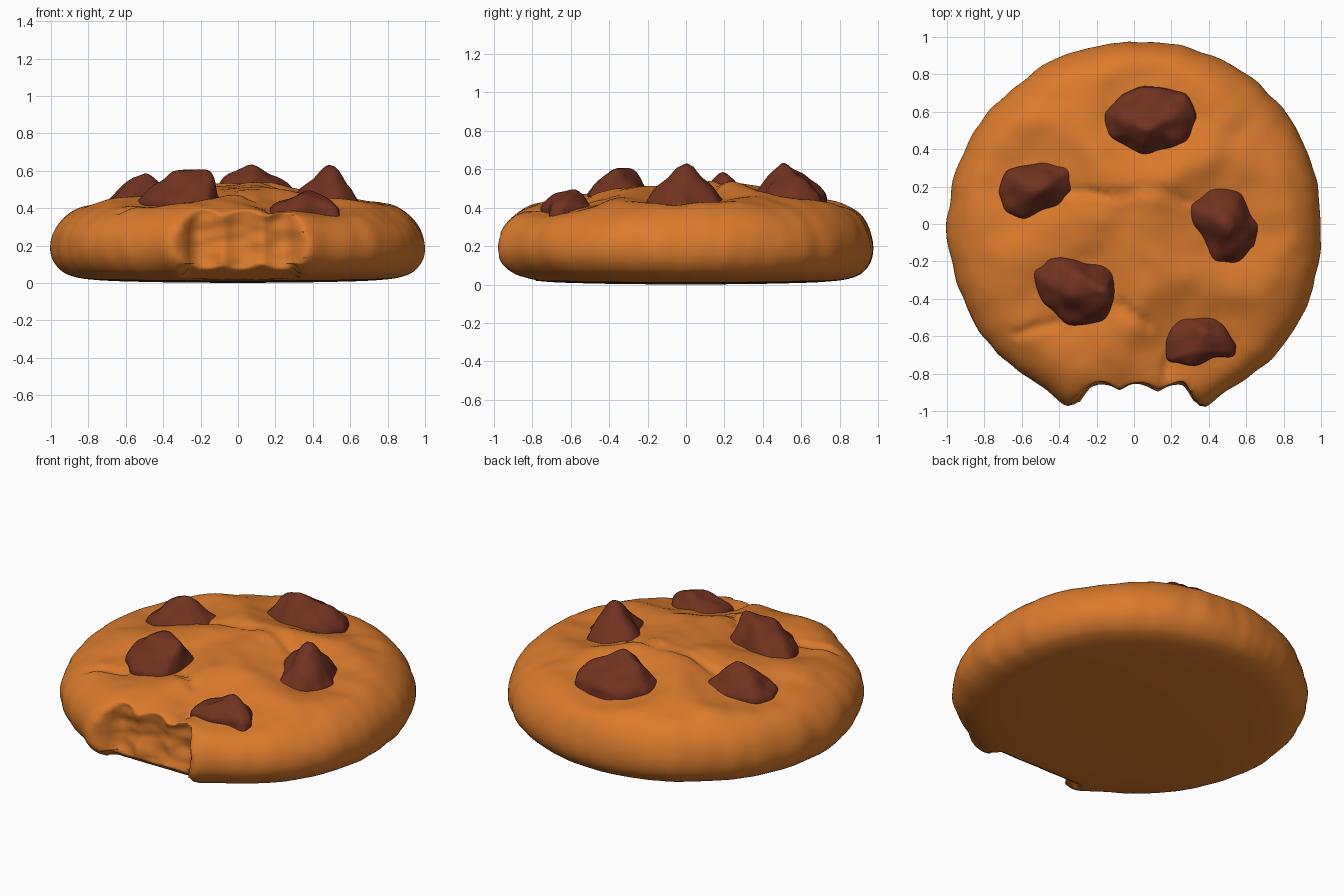
import bpy, bmesh, math
from mathutils import Vector, noise, geometry

old = bpy.data.objects.get("Cube")
if old:
    bpy.data.objects.remove(old)


def material(name, rgb):
    mat = bpy.data.materials.new(name)
    mat.use_nodes = True
    color = (*rgb, 1)
    mat.diffuse_color = color
    shader = mat.node_tree.nodes["Principled BSDF"]
    shader.inputs["Base Color"].default_value = color
    shader.inputs["Roughness"].default_value = 0.8
    return mat


def finish(bm, name, mat, angle):
    bmesh.ops.recalc_face_normals(bm, faces=bm.faces)
    mesh = bpy.data.meshes.new(name)
    bm.to_mesh(mesh)
    bm.free()
    mesh.materials.append(mat)
    obj = bpy.data.objects.new(name, mesh)
    bpy.context.collection.objects.link(obj)
    bpy.ops.object.select_all(action='DESELECT')
    obj.select_set(True)
    bpy.context.view_layer.objects.active = obj
    bpy.ops.object.shade_smooth_by_angle(angle=math.radians(angle))


dough = material("golden dough", (0.71, 0.198, 0.026))
chocolate = material("dark chocolate", (0.165, 0.032, 0.014))

# Chocolate chunks: outline seen from above, rim height, and peak points
CHUNKS = {
    "back_chunk": ([(-.16, .6), (-.14, .46), (.06, .36), (.28, .44), (.33, .57), (.27, .69), (.05, .74), (-.06, .68)],
                   .49, [(.0, .54, .62), (.07, .5, .64), (.18, .56, .59)]),
    "right_chunk": ([(-.72, .17), (-.68, .07), (-.58, .03), (-.4, .09), (-.32, .18), (-.34, .31), (-.5, .33), (-.68, .28)],
                    .45, [(-.54, .2, .57), (-.48, .19, .6)]),
    "left_chunk": ([(.27, .12), (.29, -.01), (.43, -.2), (.53, -.22), (.65, -.12), (.66, 0), (.57, .17), (.41, .21)],
                   .44, [(.48, .01, .635), (.52, -.02, .63)]),
    "front_right_chunk": ([(-.54, -.25), (-.48, -.42), (-.35, -.53), (-.17, -.52), (-.1, -.39), (-.11, -.25), (-.3, -.19), (-.47, -.18)],
                          .46, [(-.36, -.38, .59), (-.27, -.28, .61), (-.15, -.36, .61), (-.14, -.44, .56)]),
    "front_left_chunk": ([(.17, -.63), (.18, -.73), (.32, -.74), (.53, -.7), (.55, -.64), (.43, -.5), (.24, -.49)],
                         .42, [(.33, -.68, .48), (.38, -.57, .5), (.43, -.62, .47)]),
}
CENTRES = [sum((Vector(p) for p in outline), Vector((0, 0))) / len(outline)
           for outline, rim, peaks in CHUNKS.values()]

# Creases baked into the top
CREASES = [[(-.34, .17), (-.12, .15), (.02, .19), (.3, .12)],
           [(-.62, -.58), (-.42, -.52)], [(.17, -.9), (.18, -.72)], [(-.08, -.42), (.08, -.54)]]


def smooth_path(points, steps):
    # Rounded path through the points
    path = []
    for i in range(len(points) - 1):
        a, b = points[i], points[i + 1]
        before, after = points[max(i - 1, 0)], points[min(i + 2, len(points) - 1)]
        path += geometry.interpolate_bezier(a, a + (b - a).length * (b - before).normalized() / 3,
                                            b - (b - a).length * (after - a).normalized() / 3, b, steps + 1)[:-1]
    return path + [points[-1]]


def segment_distance(p, a, b):
    a, b = Vector(a), Vector(b)
    t = geometry.intersect_point_line(p, a, b)[1]
    return (p - a.lerp(b, min(1, max(0, t)))).length


def top_relief(x, y):
    # Soft lumps, creases, hollows around the chunks and a raised edge by the bite
    p, flat = Vector((x, y, 0)), Vector((x, y))
    h = 0.012 * noise.noise(p * 3) + 0.008 * noise.noise(p * 8)
    wobbly = flat + noise.noise_vector(p * 7).xy * 0.03
    for line in CREASES:
        gap = min(segment_distance(wobbly, a, b) for a, b in zip(line, line[1:]))
        h -= 0.022 * math.exp(-(gap / 0.03) ** 2)
    for centre in CENTRES:
        d = (flat - centre).length
        h += 0.012 * math.exp(-((d - 0.38) / 0.09) ** 2) - 0.03 * math.exp(-(d / 0.25) ** 4)
    h += 0.025 * math.exp(-((flat - Vector((.03, .24))).length / 0.2) ** 2)
    if y < 0:
        h += 0.04 * math.exp(-((abs(x) - 0.33) / 0.22) ** 2 - ((y + 0.92) / 0.2) ** 2)
    return h + 0.02 * y


def bite_limit(x, z):
    # Scalloped wall left by the teeth
    u = abs(x - 0.015)
    if u > 0.36:
        return -2
    wall = -0.895 + 0.045 * abs(math.sin(x * 15 + 1.2)) + 0.015 * noise.noise(Vector((x * 9, z * 16, 2)))
    wall += 0.025 * math.cos((z - 0.25) * 11)
    return wall - 1.2 * max(0, u - 0.25)


# Cookie body: a rounded disc with relief and a bite at the front
PROFILE = [Vector((r, z)) for r, z in
           [(0, 0), (.5, .006), (.8, .02), (.92, .05), (.98, .11), (1, .19), (.98, .28),
            (.92, .355), (.82, .405), (.6, .45), (.3, .49), (0, .5)]]
SEGMENTS = 240
bm = bmesh.new()
rings = []
for r, z in smooth_path(PROFILE, 9)[1:-1]:
    ring = []
    for k in range(SEGMENTS):
        a = math.tau * k / SEGMENTS
        c, s = math.cos(a), math.sin(a)
        side = min(1, r ** 6)
        lump = 0.01 * noise.noise(Vector((c * 4, s * 4, z * 2))) + 0.008 * noise.noise(Vector((c * 11, s * 11, z * 3)))
        lip = 0.055 * math.exp(-((abs(c) - 0.34) / 0.1) ** 2) if s < 0 else 0
        # Uneven outline: fuller at the front left, flatter at the back right
        diagonal = (c - s) / math.sqrt(2)
        uneven = 0.012 * math.sin(2 * a) ** 2 + 0.026 * diagonal * abs(diagonal) ** 7
        radius = r * (1 + side * (lump + lip + uneven))
        x, y = radius * c, radius * s * 0.98
        top = min(1, max(0, (z - 0.25) / 0.16))
        h = z + top * top_relief(x, y)
        if abs(x - 0.015) < 0.3 and y < -0.78 and z < 0.13:
            h = max(h, 0.02 + 0.7 * (-0.78 - max(y, -0.9)))
        y = max(y, bite_limit(x, h))
        ring.append(bm.verts.new((x, y, h)))
    rings.append(ring)
for lower, upper in zip(rings, rings[1:]):
    for k in range(SEGMENTS):
        n = (k + 1) % SEGMENTS
        bm.faces.new((lower[k], lower[n], upper[n], upper[k]))
bm.faces.new(rings[0][::-1])
middle = bm.verts.new((0, 0, 0.5 + top_relief(0, 0)))
for k in range(SEGMENTS):
    bm.faces.new((rings[-1][k], rings[-1][(k + 1) % SEGMENTS], middle))
wall = [v for ring in rings for v in ring if v.co.y < -0.78 and abs(v.co.x) < 0.38]
bmesh.ops.smooth_vert(bm, verts=wall, factor=0.3, use_axis_x=True, use_axis_y=True, use_axis_z=True)
finish(bm, "cookie_body", dough, 60)

# Chunks: rough hulls, subdivided and worn round
for name, (outline, rim, peaks) in CHUNKS.items():
    bm = bmesh.new()
    for x, y in outline:
        bm.verts.new((x, y, 0.34))
        bm.verts.new((x, y, rim - 0.02))
    for p in peaks:
        bm.verts.new(p)
    bmesh.ops.convex_hull(bm, input=bm.verts)
    loose = [v for v in bm.verts if not v.link_faces]
    bmesh.ops.delete(bm, geom=loose, context='VERTS')
    for i in range(3):
        bmesh.ops.subdivide_edges(bm, edges=bm.edges, cuts=1, use_grid_fill=True)
    for i in range(3):
        bmesh.ops.smooth_vert(bm, verts=bm.verts, factor=0.5, use_axis_x=True, use_axis_y=True, use_axis_z=True)
    bm.normal_update()
    for v in bm.verts:
        v.co += v.normal * (0.006 + 0.018 * noise.noise(v.co * 9))
    finish(bm, name, chocolate, 50)
